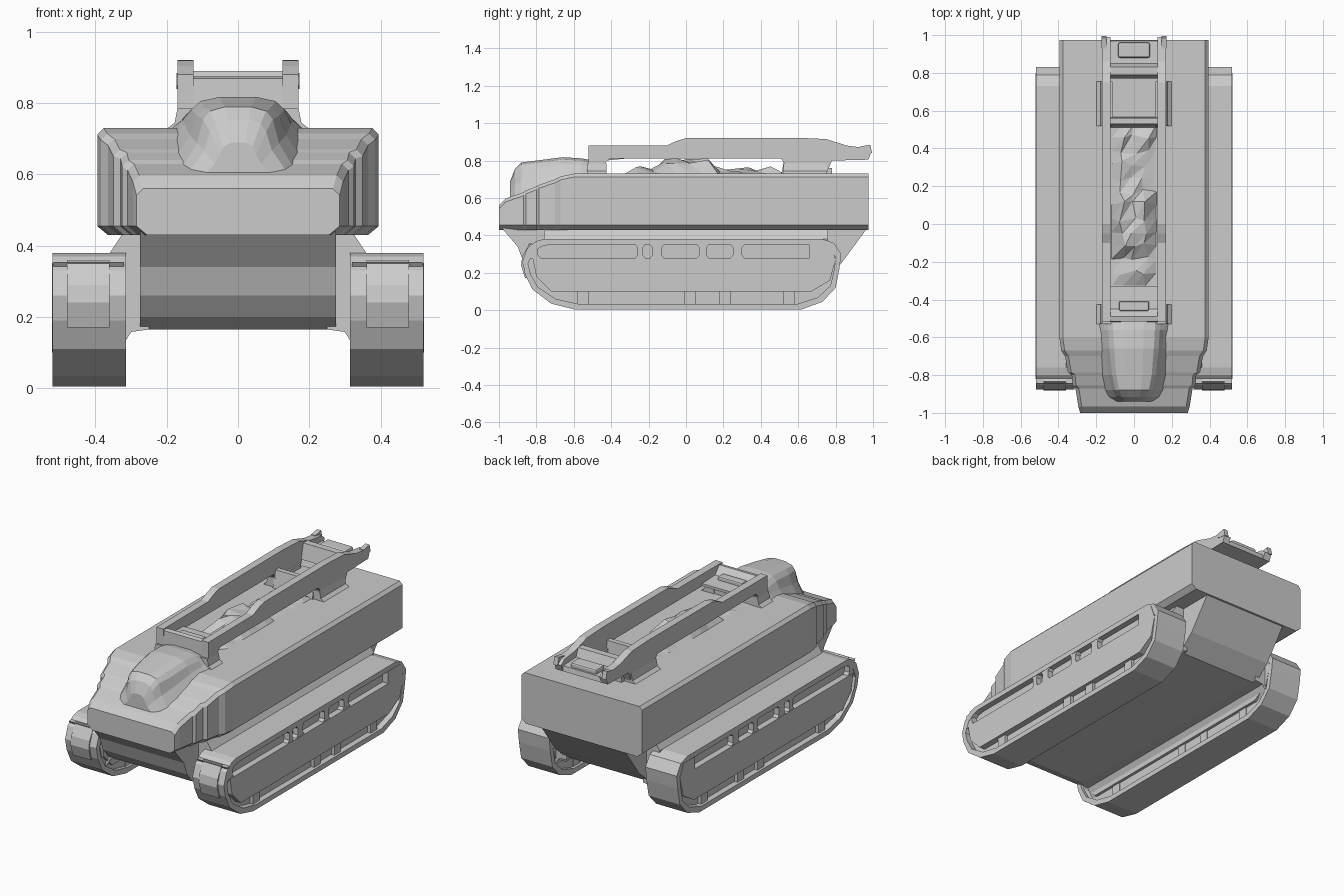
import bpy, bmesh, random

if "Cube" in bpy.data.objects:
    bpy.data.objects.remove(bpy.data.objects["Cube"])
random.seed(4)


def make(name, verts, faces, mirror=False, bevel=0.0):
    me = bpy.data.meshes.new(name)
    me.from_pydata(verts, [], faces)
    bm = bmesh.new()
    bm.from_mesh(me)
    bmesh.ops.recalc_face_normals(bm, faces=bm.faces[:])
    bm.to_mesh(me)
    bm.free()
    ob = bpy.data.objects.new(name, me)
    bpy.context.collection.objects.link(ob)
    if bevel:
        b = ob.modifiers.new("bevel", 'BEVEL')
        b.width = bevel
        b.segments = 2
    if mirror:
        m = ob.modifiers.new("mirror", 'MIRROR')
        m.use_mirror_merge = False
    return ob


def loft(name, rings, closed=False, **kw):
    """Skin equal-length rings; cap the ends unless closed."""
    n, r = len(rings[0]), len(rings)
    verts = [p for ring in rings for p in ring]
    faces = []
    for i in range(r if closed else r - 1):
        a, b = i * n, ((i + 1) % r) * n
        faces += [(a + k, a + (k + 1) % n, b + (k + 1) % n, b + k) for k in range(n)]
    if not closed:
        faces += [tuple(range(n)), tuple(range((r - 1) * n, r * n))]
    return make(name, verts, faces, **kw)


def prism_x(name, profile, x0, x1, **kw):
    return loft(name, [[(x, y, z) for y, z in profile] for x in (x0, x1)], **kw)


def prism_y(name, profile, y0, y1, **kw):
    return loft(name, [[(x, y, z) for x, z in profile] for y in (y0, y1)], **kw)


def box(name, x0, x1, y0, y1, z0, z1, **kw):
    return prism_x(name, [(y0, z0), (y1, z0), (y1, z1), (y0, z1)], x0, x1, **kw)


# Upper hull with stepped, narrowing nose: y, half width, top
steps = [(-1.0, .285, .56), (-.965, .295, .597), (-.87, .31, .63), (-.855, .325, .64),
         (-.80, .33, .662), (-.785, .35, .67), (-.70, .365, .70), (-.67, .385, .715),
         (-.60, .395, .73), (.975, .395, .73)]
rings = []
for y, w, t in steps:
    half = [(w - .03, .43), (w, .455), (w, t - .018), (w - .018, t)]
    rings.append([(x, y, z) for x, z in half] + [(-x, y, z) for x, z in reversed(half)])
loft("upper_hull", rings)

# Lower hull, sloping at both ends
prism_x("lower_hull", [(-.985, .44), (-.90, .34), (-.87, .26), (-.82, .20), (-.74, .165),
                       (.73, .165), (.83, .25), (.97, .44)], -.275, .275)
prism_y("hull_side_web", [(.25, .165), (.30, .158), (.335, .10), (.36, .38), (.32, .44), (.25, .44)],
        -.76, .76, mirror=True)

# Rounded front dome: y, half width, base, top
dome = [(-.94, .055, .59, .69), (-.915, .085, .61, .755), (-.88, .105, .62, .79),
        (-.80, .125, .65, .80), (-.66, .14, .69, .818), (-.56, .147, .71, .812), (-.50, .15, .72, .80)]
rings = []
for y, w, b, t in dome:
    half = [(w + .05, b), (w + .01, b + (t - b) * .4), (w * .93, t - .035), (w * .75, t - .012), (w * .35, t)]
    rings.append([(x, y, z) for x, z in half] + [(-x, y, z) for x, z in reversed(half)])
loft("front_dome", rings)

# Track run as a closed belt
path = [(-.80, .37), (-.76, .38), (.73, .38), (.79, .36), (.83, .30), (.82, .22), (.80, .12), (.73, .045),
        (.62, .005), (-.60, .005), (-.72, .035), (-.82, .11), (-.86, .19), (-.875, .26), (-.85, .33)]
inner = [(y * .965, .19 + (z - .19) * .84) for y, z in path]
loft("track_belt", [[(.315, y, z), (.52, y, z), (.52, v, w), (.315, v, w)]
                    for (y, z), (v, w) in zip(path, inner)], closed=True, mirror=True)
prism_x("track_core", inner, .335, .485, mirror=True)

# Side skirt with openings left along its top
prism_x("track_skirt", [(-.82, .28), (-.80, .18), (-.72, .10), (.67, .10), (.77, .16), (.80, .27),
                        (.77, .352), (.66, .352), (.66, .28)], .318, .522, mirror=True)
for y0, y1 in [(-.83, -.79), (-.26, -.23), (-.18, -.13), (.07, .11), (.25, .30)]:
    prism_x("skirt_divider", [(y0 - .015, .275), (y1 + .015, .275), (y1, .295), (y1, .335), (y1 + .015, .355),
                              (y0 - .015, .355), (y0, .335), (y0, .295)], .32, .518, mirror=True)
for y in (-.55, .02, .21, .55):
    box("lower_roller", .33, .505, y - .03, y + .03, .03, .105, mirror=True)
# Raised face on the track nose
prism_x("track_nose_pad", [(-.835, .36), (-.875, .29), (-.882, .24), (-.86, .17), (-.80, .2), (-.78, .34)],
        .36, .48, mirror=True)

# Top rails, open underneath between the posts
prism_x("top_rail", [(-.52, .73), (-.52, .88), (-.10, .882), (-.05, .905), (0, .92), (.60, .922),
                     (.75, .915), (.86, .88), (.96, .868), (.99, .845), (.975, .805), (.78, .80), (.75, .73), (.53, .73),
                     (.53, .78), (.51, .81), (-.41, .81), (-.43, .79), (-.43, .73)],
        .125, .17, mirror=True)
for y0, y1 in [(-.53, -.425), (.52, .755)]:
    prism_y("rail_foot", [(.115, .725), (.205, .725), (.178, .745), (.17, .785), (.115, .785)],
            y0, y1, mirror=True)
prism_x("rail_tip", [(.93, .85), (.93, .875), (.985, .885), (.995, .84)], .145, .172, mirror=True)

# Cross pieces between the rails
prism_x("front_bridge", [(-.52, .73), (-.515, .87), (-.49, .875), (-.45, .83), (-.33, .825),
                         (-.33, .81), (-.43, .80), (-.43, .73)], -.13, .13)
box("front_latch", -.08, .08, -.46, -.41, .82, .85, bevel=.008)
prism_x("middle_bridge", [(.51, .73), (.53, .83), (.56, .83), (.57, .73)], -.13, .13)
prism_x("rear_bridge", [(.77, .80), (.79, .89), (.83, .89), (.85, .84), (.97, .835), (.975, .805)], -.13, .13)
box("rear_latch", -.085, .085, .88, .96, .82, .862, bevel=.01)
box("bay_floor", -.125, .125, .56, .78, .72, .76)

# Crumpled filling in the long bay
nx, ny = 5, 13
verts, faces = [], []
for j in range(ny):
    for i in range(nx):
        edge = i in (0, nx - 1) or j in (0, ny - 1)
        y = -.33 + .86 * j / (ny - 1)
        top = .79 if -.16 < y < .1 else .75
        z = .728 if edge else top + random.uniform(-.012, .022)
        s = 0 if edge else .02
        verts.append((-.12 + .24 * i / (nx - 1) + random.uniform(-s, s), y + random.uniform(-s, s), z))
for j in range(ny - 1):
    for i in range(nx - 1):
        a = j * nx + i
        faces += [(a, a + 1, a + nx + 1), (a, a + nx + 1, a + nx)]
make("bay_filling", verts, faces)
